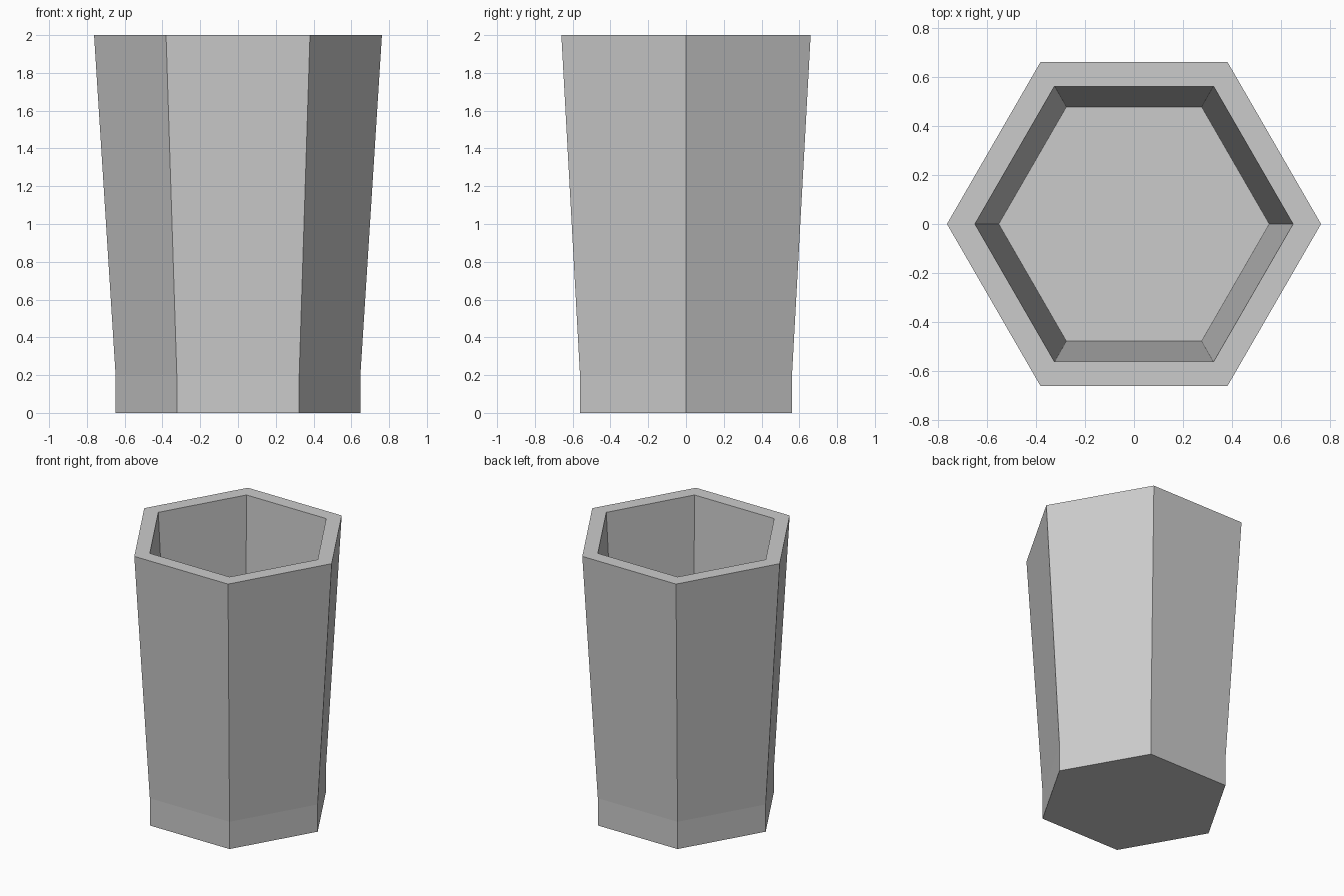
import bpy, bmesh
from math import cos, sin, pi

if "Cube" in bpy.data.objects:
    bpy.data.objects.remove(bpy.data.objects["Cube"])

SIDES = 6
# (radius, height) from the underside, up the outer wall, over the rim, down to the inner floor
PROFILE = [(0.648, 0.0), (0.648, 0.2), (0.762, 2.0), (0.648, 2.0), (0.551, 0.2)]

bm = bmesh.new()


def ring(radius, z):
    return [bm.verts.new((radius * cos(2 * pi * i / SIDES),
                          radius * sin(2 * pi * i / SIDES), z)) for i in range(SIDES)]


# Walls and rim
rings = [ring(r, z) for r, z in PROFILE]
for a, b in zip(rings, rings[1:]):
    for i in range(SIDES):
        j = (i + 1) % SIDES
        bm.faces.new((a[i], a[j], b[j], b[i]))

# Underside and inner floor
bm.faces.new(rings[0][::-1])
bm.faces.new(rings[-1])
bmesh.ops.recalc_face_normals(bm, faces=bm.faces)

mesh = bpy.data.meshes.new("hexagonal_cup")
bm.to_mesh(mesh)
bm.free()
bpy.context.collection.objects.link(bpy.data.objects.new("hexagonal_cup", mesh))
